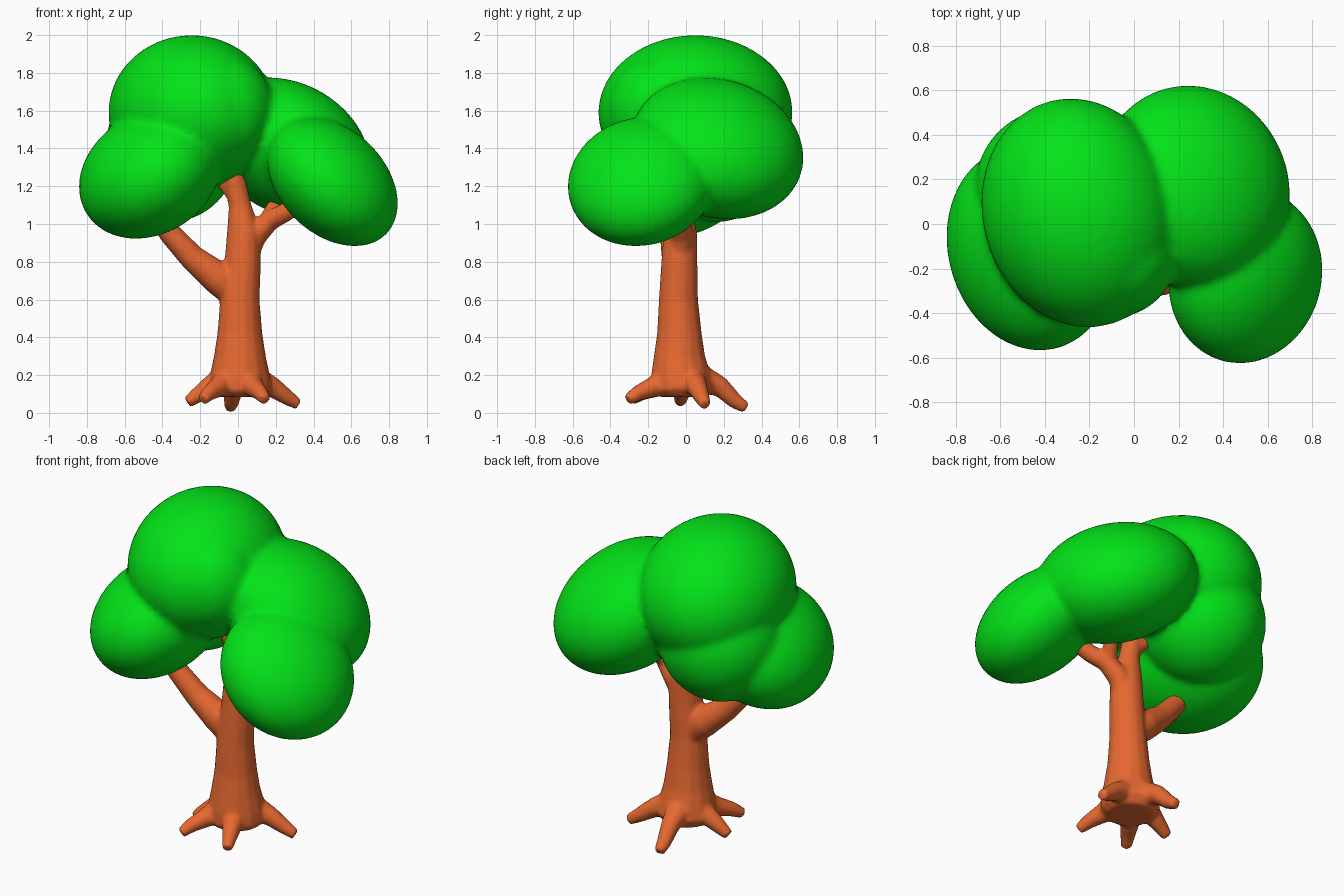
import bpy, bmesh, math
from mathutils import Vector, Matrix, Euler

cube = bpy.data.objects.get("Cube")
if cube:
    bpy.data.objects.remove(cube, do_unlink=True)


def make_material(name, color):
    mat = bpy.data.materials.new(name)
    mat.use_nodes = True
    mat.diffuse_color = color
    mat.node_tree.nodes["Principled BSDF"].inputs["Base Color"].default_value = color
    return mat


def tube(bm, path, sides=14):
    """Closed tapered tube through (x, y, z, radius) points, carried along without twist."""
    pts = [Vector(p[:3]) for p in path]
    rings = []
    axis = Vector((0, 0, 1))
    turn = Matrix.Identity(3)
    for i, p in enumerate(pts):
        along = (pts[min(i + 1, len(pts) - 1)] - pts[max(i - 1, 0)]).normalized()
        turn = axis.rotation_difference(along).to_matrix() @ turn
        axis = along
        r = path[i][3]
        rings.append([bm.verts.new(p + turn @ Vector((r * math.cos(a), r * math.sin(a), 0)))
                      for a in (2 * math.pi * k / sides for k in range(sides))])
    for low, high in zip(rings, rings[1:]):
        for k in range(sides):
            n = (k + 1) % sides
            bm.faces.new((low[k], low[n], high[n], high[k]))
    bm.faces.new(list(reversed(rings[0])))
    bm.faces.new(rings[-1])


def blob(bm, center, radii, tilt=(0, 0, 0)):
    """Leaf mass: a scaled and tilted sphere."""
    turn = Euler([math.radians(a) for a in tilt]).to_matrix().to_4x4()
    mat = Matrix.Translation(center) @ turn @ Matrix.Diagonal((*radii, 1))
    bmesh.ops.create_icosphere(bm, subdivisions=4, radius=1, matrix=mat)


def fused_object(name, bm, mat, voxel, smoothing):
    """Fuse overlapping volumes into one soft skin."""
    mesh = bpy.data.meshes.new(name)
    bm.to_mesh(mesh)
    bm.free()
    mesh.materials.append(mat)
    mesh.polygons.foreach_set("use_smooth", [True] * len(mesh.polygons))
    obj = bpy.data.objects.new(name, mesh)
    bpy.context.collection.objects.link(obj)
    remesh = obj.modifiers.new("fuse", 'REMESH')
    remesh.mode = 'VOXEL'
    remesh.voxel_size = voxel
    remesh.use_smooth_shade = True
    smooth = obj.modifiers.new("soften", 'SMOOTH')
    smooth.factor = 0.5
    smooth.iterations = smoothing
    return obj


bark = make_material("bark_brown", (0.80, 0.14, 0.03, 1))
leaf = make_material("leaf_green", (0.001, 0.77, 0.009, 1))

# Trunk with a flared foot
wood = bmesh.new()
tube(wood, [(0.01, -0.02, 0.085, 0.13), (0.01, -0.02, 0.13, 0.17), (0.01, -0.03, 0.2, 0.16),
            (0.01, -0.035, 0.3, 0.138), (0.01, -0.035, 0.42, 0.12), (0.01, -0.04, 0.6, 0.105),
            (0.025, -0.035, 0.8, 0.097), (0.03, -0.03, 0.95, 0.09), (0.01, -0.03, 1.1, 0.06),
            (-0.02, -0.03, 1.24, 0.06), (-0.03, -0.02, 1.36, 0.07)])

# Branches
tube(wood, [(0.03, -0.03, 0.58, 0.07), (-0.1, -0.04, 0.71, 0.09), (-0.24, -0.06, 0.82, 0.07),
            (-0.36, -0.08, 0.95, 0.06), (-0.45, -0.1, 1.1, 0.06)])
tube(wood, [(0.05, -0.03, 0.84, 0.06), (0.09, -0.02, 0.94, 0.065), (0.17, -0.04, 1.02, 0.055),
            (0.25, -0.08, 1.06, 0.05), (0.36, -0.12, 1.14, 0.05)])
tube(wood, [(0.16, -0.02, 1.03, 0.045), (0.21, 0.05, 1.12, 0.04), (0.28, 0.12, 1.24, 0.04)])
tube(wood, [(-0.02, -0.02, 1.16, 0.045), (-0.09, 0.0, 1.24, 0.04), (-0.15, 0.02, 1.36, 0.04)])

# Roots
for x, y, z in [(-0.18, -0.28, 0.07), (0.14, -0.3, 0.07), (0.31, 0.1, 0.045),
                (-0.04, 0.31, 0.025), (-0.26, -0.03, 0.055)]:
    tube(wood, [(x * 0.25, y * 0.25, 0.18, 0.08), (x * 0.6, y * 0.6, 0.135, 0.055),
                (x * 0.85, y * 0.85, z + 0.035, 0.042), (x * 1.03, y * 1.03, z, 0.031)], sides=10)
fused_object("trunk", wood, bark, 0.012, 5)

# Foliage: crown with its two fuller shoulders
leaves = bmesh.new()
blob(leaves, (-0.245, 0.05, 1.59), (0.435, 0.52, 0.41), (0, 0, 15))
blob(leaves, (-0.09, -0.14, 1.6), (0.28, 0.28, 0.3))
blob(leaves, (-0.36, 0.16, 1.37), (0.355, 0.36, 0.36))

# Foliage: lower masses
blob(leaves, (0.27, 0.165, 1.4), (0.455, 0.465, 0.335), (-15, 30, 0))
blob(leaves, (0.5, -0.235, 1.225), (0.4, 0.395, 0.275), (0, 45, -15))
blob(leaves, (-0.465, -0.11, 1.265), (0.395, 0.465, 0.315), (0, -35, 15))
fused_object("foliage", leaves, leaf, 0.022, 5)
